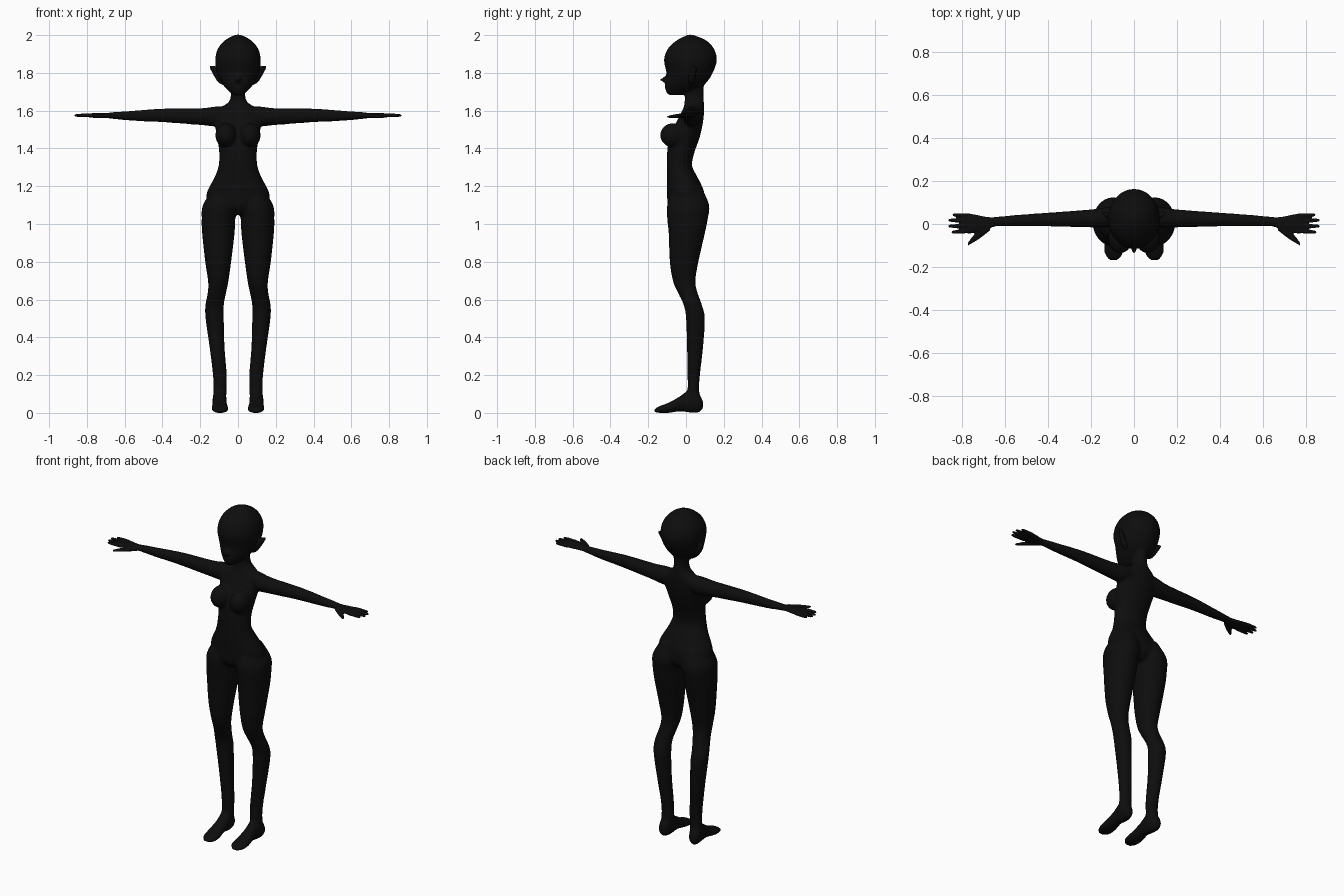
import bpy
import bmesh
from math import sin, cos, tau
from mathutils import Matrix, Vector

old = bpy.data.objects.get("Cube")
if old:
    bpy.data.objects.remove(old, do_unlink=True)

# One near-black colour for the whole figure
black = bpy.data.materials.new("soft black")
black.use_nodes = True
colour = (0.004, 0.004, 0.004, 1)
black.diffuse_color = colour
black.node_tree.nodes["Principled BSDF"].inputs["Base Color"].default_value = colour

# For each loft direction: where (along, first range, second range) go in x, y, z
AXES = {
    "x": lambda along, a, b: Vector((along, a, b)),
    "y": lambda along, a, b: Vector((a, along, b)),
    "z": lambda along, a, b: Vector((a, b, along)),
}


def smooth_rows(rows, steps):
    """Refine the section rows with a Catmull-Rom spline."""
    padded = [rows[0]] + list(rows) + [rows[-1]]
    result = []
    for p, q, r, s in zip(padded, padded[1:], padded[2:], padded[3:]):
        for i in range(steps):
            t = i / steps
            result.append([
                q_ + 0.5 * t * (r_ - p_ + t * (2 * p_ - 5 * q_ + 4 * r_ - s_
                                               + t * (3 * (q_ - r_) + s_ - p_)))
                for p_, q_, r_, s_ in zip(p, q, r, s)])
    return result + [list(rows[-1])]


def loft(bm, axis, rows, pair=False, segments=24, steps=4):
    """Skin oval sections; a row is (along, low a, high a, low b, high b)."""
    place = AXES[axis]
    for side in ((1, -1) if pair else (1,)):
        rings = []
        for along, a_low, a_high, b_low, b_high in smooth_rows(rows, steps):
            ring = []
            for k in range(segments):
                angle = tau * k / segments
                a = (a_low + a_high + (a_high - a_low) * cos(angle)) / 2
                b = (b_low + b_high + (b_high - b_low) * sin(angle)) / 2
                point = place(along, a, b)
                point.x *= side
                ring.append(bm.verts.new(point))
            rings.append(ring)
        for lower, upper in zip(rings, rings[1:]):
            for k in range(segments):
                n = (k + 1) % segments
                bm.faces.new((lower[k], lower[n], upper[n], upper[k]))
        bm.faces.new(rings[0])
        bm.faces.new(rings[-1])


def centred(rows):
    """Turn (along, half width, low, high) into a full section row."""
    return [(along, -half, half, low, high) for along, half, low, high in rows]


def ball(bm, centre, radii):
    matrix = Matrix.Translation(centre) @ Matrix.Diagonal((*radii, 1))
    bmesh.ops.create_uvsphere(bm, u_segments=24, v_segments=16, radius=1, matrix=matrix)


def finish(bm, name, voxel):
    """Make an object whose overlapping parts melt into one smooth skin."""
    bmesh.ops.recalc_face_normals(bm, faces=bm.faces)
    mesh = bpy.data.meshes.new(name)
    bm.to_mesh(mesh)
    bm.free()
    mesh.materials.append(black)
    obj = bpy.data.objects.new(name, mesh)
    bpy.context.collection.objects.link(obj)
    for polygon in mesh.polygons:
        polygon.use_smooth = True
    remesh = obj.modifiers.new("merge", "REMESH")
    remesh.mode = "VOXEL"
    remesh.voxel_size = voxel
    remesh.use_smooth_shade = True
    relax = obj.modifiers.new("relax", "SMOOTH")
    relax.factor = 0.5
    relax.iterations = 4
    return obj


body = bmesh.new()

# Torso and neck, from the crotch up
loft(body, "z", centred([
    (1.05, .04, -.06, .07), (1.09, .14, -.095, .1), (1.15, .168, -.1, .1),
    (1.2, .15, -.102, .085), (1.25, .123, -.102, .06), (1.31, .103, -.102, .032),
    (1.38, .1, -.1, .045), (1.45, .11, -.09, .07), (1.52, .122, -.06, .087),
    (1.58, .125, -.03, .095), (1.62, .085, -.012, .097), (1.645, .05, -.008, .095),
    (1.68, .038, -.006, .093), (1.75, .04, 0, .095)]))

# Head from chin to crown
loft(body, "z", centred([
    (1.682, .022, -.09, -.03), (1.7, .046, -.106, .03), (1.74, .082, -.11, .1),
    (1.8, .111, -.104, .142), (1.87, .121, -.117, .164), (1.93, .106, -.095, .147),
    (1.972, .07, -.05, .107), (1.995, .03, -.005, .055), (2.003, .008, .015, .03)]))

# Nose and lips
loft(body, "y", centred([
    (-.085, .022, 1.735, 1.8), (-.115, .014, 1.748, 1.78), (-.136, .006, 1.76, 1.77)]))
ball(body, (0, -.098, 1.722), (.024, .015, .012))

# Bust
for side in (1, -1):
    ball(body, (side * .064, -.068, 1.47), (.056, .069, .064))

# Legs, with the seat and calves in their outline
loft(body, "z", [
    (1.19, .03, .13, -.07, .085), (1.1, .004, .186, -.1, .123),
    (1.03, .014, .192, -.1, .116), (.95, .018, .19, -.092, .1),
    (.8, .036, .174, -.086, .066), (.7, .05, .159, -.07, .05),
    (.64, .062, .16, -.045, .06), (.57, .075, .173, -.012, .085),
    (.5, .075, .172, 0, .1), (.35, .071, .151, .005, .091),
    (.2, .059, .133, .008, .074), (.12, .06, .131, .008, .07),
    (.04, .065, .135, 0, .085)], pair=True)

# Feet, heel to toe
loft(body, "y", [
    (.09, .085, .118, .025, .06), (.07, .07, .132, .003, .1),
    (.03, .06, .135, 0, .13), (-.03, .06, .132, .008, .09),
    (-.09, .052, .14, 0, .055), (-.14, .052, .136, 0, .036),
    (-.168, .075, .115, .004, .02)], pair=True)

# Arms, shoulder to wrist
loft(body, "x", [
    (.05, .005, .085, 1.54, 1.625), (.12, -.015, .08, 1.518, 1.622),
    (.2, -.016, .068, 1.524, 1.613), (.4, -.011, .053, 1.539, 1.611),
    (.55, -.01, .042, 1.546, 1.6), (.68, -.012, .03, 1.558, 1.591)], pair=True)

finish(body, "body", 0.008)

hands = bmesh.new()

# Palms
loft(hands, "x", [
    (.64, -.01, .03, 1.558, 1.59), (.69, -.024, .034, 1.56, 1.589),
    (.74, -.042, .045, 1.562, 1.588), (.78, -.044, .05, 1.564, 1.586),
    (.8, -.035, .042, 1.568, 1.582)], pair=True)

# Four fingers, each a tapered tube
for start, end, tip in ((.036, .043, .845), (.014, .018, .866),
                        (-.01, -.01, .866), (-.032, -.038, .85)):
    fingers = []
    for part, radius in ((0, .011), (.6, .0095), (.93, .007), (1, .003)):
        y = start + (end - start) * part
        fingers.append((.765 + (tip - .765) * part, y - radius, y + radius,
                        1.575 - radius, 1.575 + radius))
    loft(hands, "x", fingers, pair=True, segments=12)

# Thumbs, slanting forward
loft(hands, "x", [
    (.67, -.03, .01, 1.562, 1.586), (.715, -.066, -.015, 1.56, 1.583),
    (.75, -.088, -.055, 1.56, 1.578), (.775, -.102, -.088, 1.562, 1.572)],
    pair=True, segments=12)

finish(hands, "hands", 0.004)

# Pointed ears
ears = bmesh.new()
loft(ears, "x", [
    (.08, .005, .05, 1.735, 1.82), (.105, .012, .05, 1.75, 1.83),
    (.128, .028, .055, 1.785, 1.838), (.15, .047, .055, 1.826, 1.84)],
    pair=True, segments=16)
finish(ears, "ears", 0.004)
